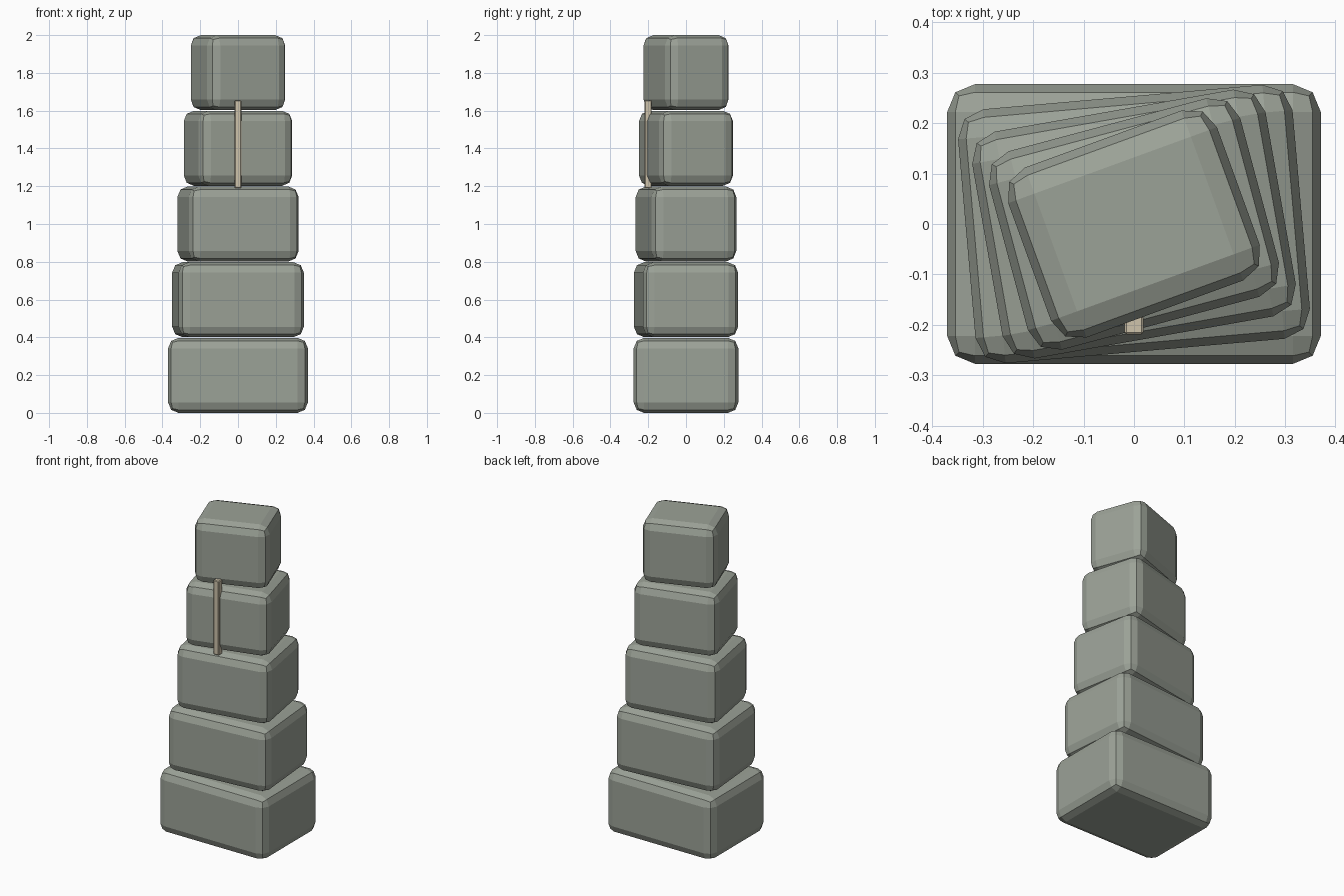
import bpy
from math import radians

if "Cube" in bpy.data.objects:
    bpy.data.objects.remove(bpy.data.objects["Cube"])


def material(name, color):
    m = bpy.data.materials.new(name)
    m.diffuse_color = (*color, 1)
    m.use_nodes = True
    m.node_tree.nodes["Principled BSDF"].inputs["Base Color"].default_value = m.diffuse_color
    return m


def beveled_box(name, size, center, turn, bevel, segments, mat):
    bpy.ops.mesh.primitive_cube_add(size=1, location=center, rotation=(0, 0, radians(turn)))
    o = bpy.context.object
    o.name = name
    o.scale = size
    bpy.ops.object.transform_apply(location=False, rotation=False, scale=True)
    b = o.modifiers.new("bevel", "BEVEL")
    b.width = bevel
    b.segments = segments
    b.limit_method = 'NONE'
    o.data.materials.append(mat)
    return o


stone = material("stone", (0.33, 0.36, 0.31))
bone = material("bone", (0.62, 0.55, 0.41))

# Five stacked blocks, each narrower and turned 5 degrees further
height, pitch = 0.397, 0.40075
for i in range(5):
    beveled_box(f"block_{i + 1}",
                (0.74 - 0.075 * i, 0.554 - 0.049 * i, height),
                (0, 0, height / 2 + pitch * i), 5 * i, 0.055, 2, stone)

# Thin upright strip on the front of the fourth block
beveled_box("front_strip", (0.037, 0.037, 0.465), (0, -0.2, 1.4225), 0, 0.004, 1, bone)
